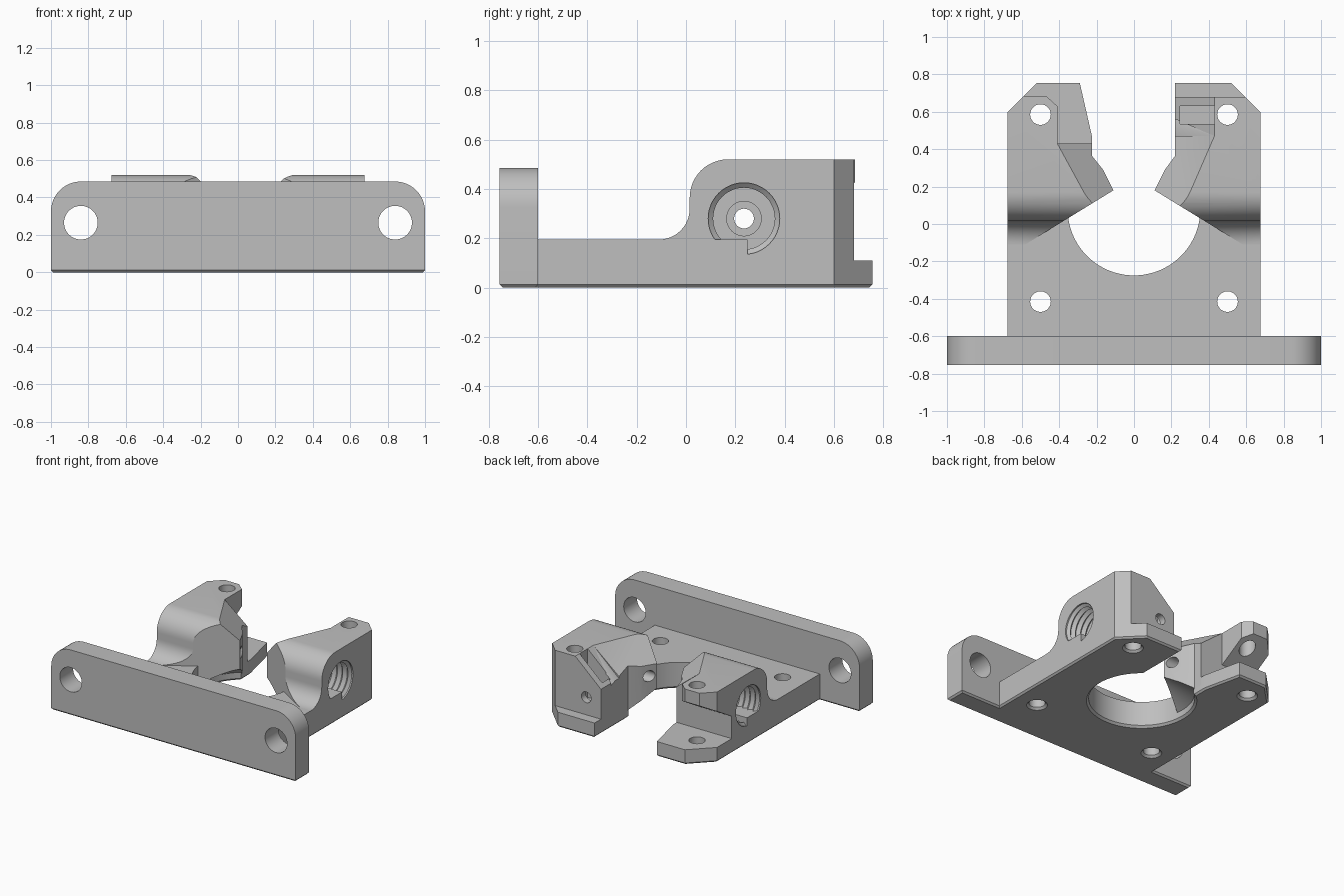
import bpy, bmesh, math
from mathutils import Vector, Matrix

if "Cube" in bpy.data.objects:
    bpy.data.objects.remove(bpy.data.objects["Cube"])

grey = bpy.data.materials.new("plain grey")
grey.use_nodes = True
GREY = (0.52, 0.52, 0.52, 1)
grey.diffuse_color = GREY
grey.node_tree.nodes["Principled BSDF"].inputs["Base Color"].default_value = GREY

# Maps a flat outline: "z" extrudes upward, "x" takes (y, z), "y" takes (x, z)
PLACE = {
    "z": lambda a, b, t: (a, b, t),
    "x": lambda a, b, t: (t, a, b),
    "y": lambda a, b, t: (a, t, b),
}


def finish(bm, name):
    bmesh.ops.recalc_face_normals(bm, faces=bm.faces)
    mesh = bpy.data.meshes.new(name)
    bm.to_mesh(mesh)
    bm.free()
    mesh.materials.append(grey)
    obj = bpy.data.objects.new(name, mesh)
    bpy.context.collection.objects.link(obj)
    return obj


def prism(name, outline, lo, hi, axis="z", chamfer=0):
    bm = bmesh.new()
    face = bm.faces.new([bm.verts.new(PLACE[axis](a, b, lo)) for a, b in outline])
    shift = Vector(PLACE[axis](0, 0, hi - lo))
    new = bmesh.ops.extrude_face_region(bm, geom=[face], use_keep_orig=True)["geom"]
    bmesh.ops.translate(bm, vec=shift, verts=[v for v in new if isinstance(v, bmesh.types.BMVert)])
    bmesh.ops.recalc_face_normals(bm, faces=bm.faces)
    if chamfer:
        low = [e for e in bm.edges if all(abs(v.co.z) < 1e-5 for v in e.verts)]
        bmesh.ops.bevel(bm, geom=low, offset=chamfer, segments=1, affect="EDGES")
    return finish(bm, name)


def lathe(profile, place, steps=48):
    bm = bmesh.new()
    verts = [bm.verts.new((r, 0, t)) for r, t in profile]
    edges = [bm.edges.new(p) for p in zip(verts, verts[1:])]
    bmesh.ops.spin(bm, geom=verts + edges, axis=(0, 0, 1), cent=(0, 0, 0),
                   angle=math.tau, steps=steps)
    bmesh.ops.remove_doubles(bm, verts=bm.verts, dist=1e-5)
    bm.transform(place)
    return finish(bm, "cutter")


def combine(obj, tool, operation="DIFFERENCE"):
    mod = obj.modifiers.new("combine", "BOOLEAN")
    mod.operation, mod.object, mod.solver = operation, tool, "EXACT"
    graph = bpy.context.evaluated_depsgraph_get()
    mesh = bpy.data.meshes.new_from_object(obj.evaluated_get(graph))
    obj.modifiers.clear()
    obj.data = mesh
    bpy.data.objects.remove(tool)


def arc(cx, cy, r, start, end, steps=12):
    angles = [math.radians(start + (end - start) * i / steps) for i in range(steps + 1)]
    return [(cx + r * math.cos(a), cy + r * math.sin(a)) for a in angles]


def rod(r, lo, hi, x, y, z, axis="z"):
    turn = {"z": Matrix(), "x": Matrix.Rotation(math.pi / 2, 4, "Y"),
            "y": Matrix.Rotation(-math.pi / 2, 4, "X")}[axis]
    return lathe([(0, lo), (r, lo), (r, hi), (0, hi)], Matrix.Translation((x, y, z)) @ turn)


def screw_hole(x, y):
    # Flared at the underside
    return lathe([(0, -0.05), (0.12, -0.05), (0.055, 0.015), (0.055, 0.7), (0, 0.7)],
                 Matrix.Translation((x, y, 0)))


def slope(a, b, n):
    # Triangular wedge falling away from the line a-b in direction n
    a, b, n = Vector(a), Vector(b), Vector(n).normalized()
    bm = bmesh.new()
    for p in (a, b):
        for run, z in ((-0.1, 0.61), (0.4, 0.16), (0.4, 0.61)):
            q = p + n * run
            bm.verts.new((q.x, q.y, z))
    bmesh.ops.convex_hull(bm, input=bm.verts)
    return finish(bm, "cutter")


# Front mounting plate with rounded top corners
plate_outline = [(-1, 0), (1, 0)] + arc(0.84, 0.325, 0.16, 0, 90) + arc(-0.84, 0.325, 0.16, 90, 180)
plate = prism("front_plate", plate_outline, -0.755, -0.6, "y", 0.012)
for x in (-0.84, 0.84):
    combine(plate, rod(0.09, -1, 0, x, 0, 0.265, "y"))

# Base with rear mouth, raised front deck and round opening
base = prism("base", [
    (-0.675, -0.65), (0.675, -0.65), (0.675, 0.6), (0.52, 0.755), (0.22, 0.755), (0.22, 0.3),
    (-0.225, 0.3), (-0.225, 0.47), (-0.29, 0.755), (-0.52, 0.755), (-0.675, 0.6)],
    0, 0.11, "z", 0.012)
deck = prism("deck", [(-0.675, -0.65), (0.675, -0.65), (0.675, 0.25), (-0.675, 0.25)], 0.05, 0.195)
combine(base, deck, "UNION")
combine(base, lathe([(0, -0.05), (0.42, -0.05), (0.355, 0.015), (0.355, 0.4), (0, 0.4)],
                    Matrix.Translation((0, 0.08, 0)), 80))
for x in (-0.5, 0.5):
    for y in (-0.415, 0.585):
        combine(base, screw_hole(x, y))

# Towers
side_profile = ([(-0.11, 0.05)] + arc(-0.11, 0.32, 0.125, -90, 0) + arc(0.17, 0.365, 0.155, 180, 90)
                + [(0.8, 0.52), (0.8, 0.05)])
plans = {
    "left_tower": [(0.675, -0.167), (0.675, 0.6), (0.595, 0.68), (0.22, 0.68), (0.22, 0.365),
                   (0.165, 0.29), (0.11, 0.18)],
    "right_tower": [(-0.675, -0.167), (-0.675, 0.6), (-0.59, 0.685), (-0.47, 0.685), (-0.41, 0.63),
                    (-0.41, 0.43), (-0.225, 0.43), (-0.225, 0.365), (-0.165, 0.29), (-0.11, 0.18)],
}
towers = {}
for name, plan in plans.items():
    side = 1 if plan[0][0] > 0 else -1
    tower = towers[name] = prism(name, plan, 0.04, 0.6)
    combine(tower, prism("cutter", side_profile, -0.9, 0.9, "x"), "INTERSECT")
    # Conical relief below the overhang
    combine(tower, lathe([(0, 0), (0.355, 0), (0.355, 0.06), (0.14, 0.185), (0, 0.185)],
                         Matrix.Translation((0, 0.08, 0)), 80))
    # Threaded socket with stepped through hole
    socket = [(0, 0.0), (0.04, 0.0), (0.04, 0.3), (0.07, 0.3), (0.07, 0.35), (0.125, 0.35)]
    for i in range(7):
        socket += [(0.145, 0.37 + i * 0.043), (0.125, 0.39 + i * 0.043)]
    socket += [(0.145, 0.665), (0.145, 0.75), (0, 0.75)]
    combine(tower, lathe(socket, Matrix.Translation((0, 0.235, 0.28))
                         @ Matrix.Rotation(side * math.pi / 2, 4, "Y")))
    combine(tower, screw_hole(side * 0.5, 0.585))

# Sloped inner shoulders
left, right = towers["left_tower"], towers["right_tower"]
combine(left, slope((0.43, 0.47), (0.23, 0.01), (-0.37, 0.16)))
combine(left, slope((0.43, 0.47), (0.43, 0.8), (-1, 0)))
combine(right, slope((-0.41, 0.43), (-0.175, 0), (0.33, 0.18)))

# Nut slot and clamp screw hole
combine(left, prism("cutter", [(0.245, 0.535), (0.43, 0.535), (0.43, 0.63), (0.245, 0.63)], 0.16, 0.7))
combine(left, rod(0.04, 0.5, 0.8, 0.34, 0, 0.24, "y"))

# Undercut leaving a low rear tab
combine(right, prism("cutter", [(0.43, 0), (0.43, 0.275), (0.7, 0.435), (0.9, 0.435), (0.9, 0)],
                     -0.9, -0.1, "x"))

# Crisp edges with smooth curves
bpy.ops.object.select_all(action="DESELECT")
for obj in (plate, base, left, right):
    obj.select_set(True)
bpy.context.view_layer.objects.active = base
bpy.ops.object.shade_smooth_by_angle(angle=math.radians(25))
